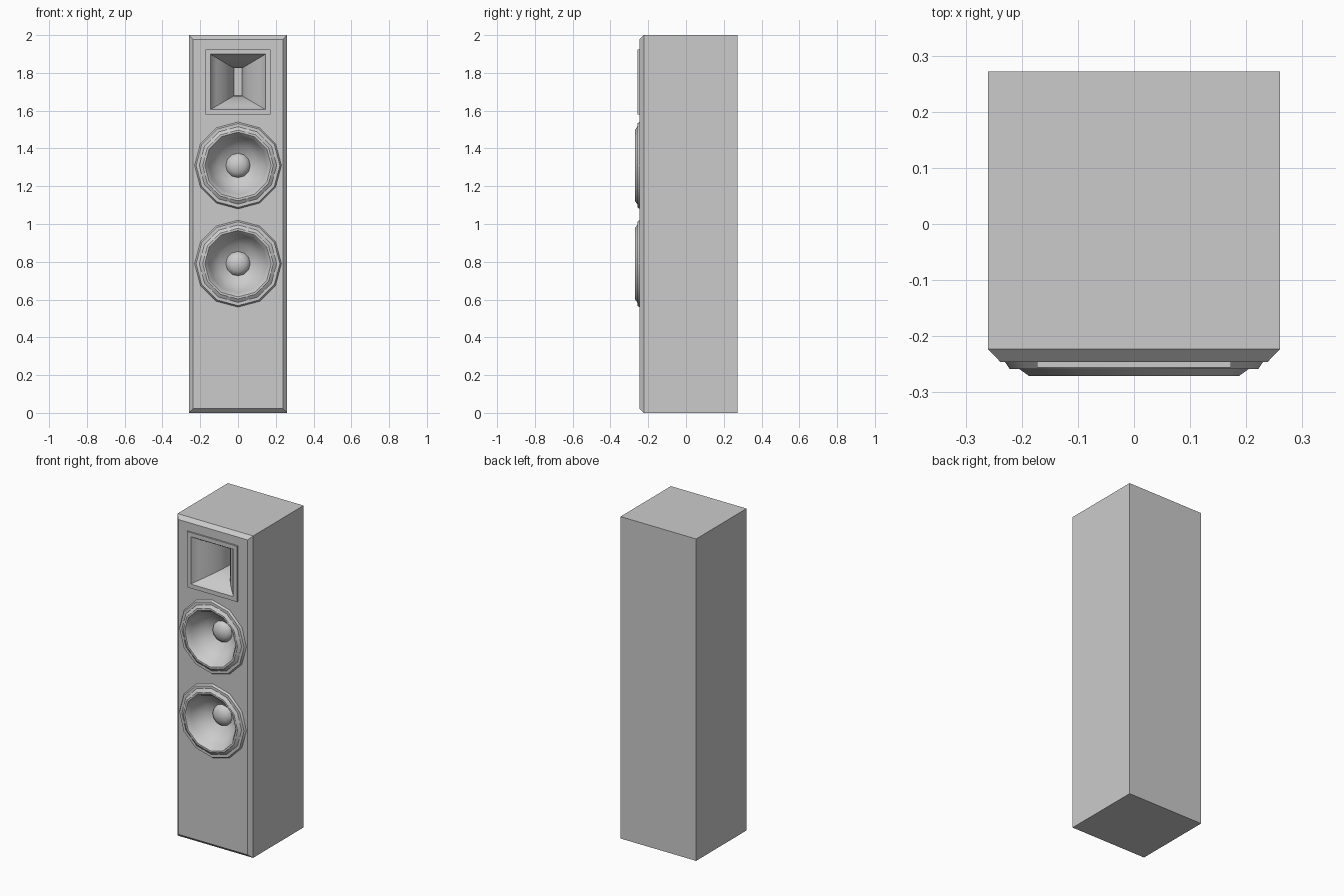
import bpy
import bmesh
from math import sin, cos, radians, tau

cube = bpy.data.objects.get("Cube")
if cube:
    bpy.data.objects.remove(cube, do_unlink=True)

grey = bpy.data.materials.new("plain grey")
grey.use_nodes = True
grey.diffuse_color = (0.6, 0.6, 0.6, 1)
grey.node_tree.nodes["Principled BSDF"].inputs["Base Color"].default_value = (0.6, 0.6, 0.6, 1)

FRONT, BACK = -0.246, 0.272
DRIVER_HEIGHTS = {"upper": 1.31, "lower": 0.79}
HORN_Z = 1.752


def add_object(name, bm, smooth=False):
    bmesh.ops.recalc_face_normals(bm, faces=bm.faces)
    mesh = bpy.data.meshes.new(name)
    bm.to_mesh(mesh)
    bm.free()
    mesh.materials.append(grey)
    obj = bpy.data.objects.new(name, mesh)
    bpy.context.collection.objects.link(obj)
    bpy.ops.object.select_all(action="DESELECT")
    obj.select_set(True)
    bpy.context.view_layer.objects.active = obj
    if smooth:
        bpy.ops.object.shade_smooth_by_angle(angle=radians(35))
    return obj


def skin(bm, loops, cap_start=False, cap_end=False):
    """Join a series of closed point loops with quads."""
    rings = [[bm.verts.new(p) for p in loop] for loop in loops]
    for a, b in zip(rings, rings[1:]):
        for i in range(len(a)):
            j = (i + 1) % len(a)
            bm.faces.new((a[i], a[j], b[j], b[i]))
    if cap_start:
        bm.faces.new(rings[0])
    if cap_end:
        bm.faces.new(rings[-1])


def circle(r, y, z, sides=12):
    return [(r * sin(tau * i / sides), y, z + r * cos(tau * i / sides)) for i in range(sides)]


def rectangle(hw, hh, y, z):
    return [(-hw, y, z - hh), (hw, y, z - hh), (hw, y, z + hh), (-hw, y, z + hh)]


# Cabinet with a chamfer around the front panel
bm = bmesh.new()
skin(bm, [rectangle(0.26, 1.0, BACK, 1), rectangle(0.26, 1.0, FRONT + 0.023, 1),
          rectangle(0.238, 0.978, FRONT, 1)], True, True)
cabinet = add_object("cabinet", bm)

# Pockets in the front panel for the drivers and the horn
pockets = [[circle(0.19, y, z) for y in (-0.4, -0.1)] for z in DRIVER_HEIGHTS.values()]
pockets.append([rectangle(0.16, 0.16, y, HORN_Z) for y in (-0.4, 0.0)])
for loops in pockets:
    bm = bmesh.new()
    skin(bm, loops, True, True)
    cutter = add_object("pocket_cutter", bm)
    cutter.hide_render = True
    cut = cabinet.modifiers.new("pocket", "BOOLEAN")
    cut.operation = "DIFFERENCE"
    cut.solver = "EXACT"
    cut.object = cutter
    bpy.context.view_layer.objects.active = cabinet
    bpy.ops.object.modifier_apply(modifier=cut.name)
    bpy.data.objects.remove(cutter, do_unlink=True)

# Woofers: stepped rim and cone, with a domed dust cap
CONE = [(0.23, FRONT), (0.222, -0.258), (0.205, -0.258), (0.187, -0.271), (0.176, -0.271),
        (0.164, -0.258), (0.155, -0.238), (0.135, -0.205), (0.105, -0.173), (0.06, -0.148)]
CAP = [(0.066, -0.148), (0.06, -0.164), (0.042, -0.178), (0.02, -0.185), (0.004, -0.187)]
for place, z in DRIVER_HEIGHTS.items():
    bm = bmesh.new()
    skin(bm, [circle(r, y, z) for r, y in CONE])
    add_object(place + "_woofer_cone", bm, smooth=True)
    bm = bmesh.new()
    skin(bm, [circle(r, y, z) for r, y in CAP], cap_end=True)
    add_object(place + "_dust_cap", bm, smooth=True)

# Horn: square frame and a flare narrowing to a tall throat
bm = bmesh.new()
loops = [rectangle(0.173, 0.173, FRONT, HORN_Z), rectangle(0.173, 0.173, -0.256, HORN_Z),
         rectangle(0.145, 0.147, -0.256, HORN_Z)]
STEPS = 8
for i in range(STEPS + 1):
    t = 1 - i / STEPS
    loops.append(rectangle(0.021 + 0.122 * t * t, 0.073 + 0.072 * t * t,
                           -0.25 + 0.2 * (1 - t), HORN_Z))
skin(bm, loops, cap_end=True)
add_object("horn", bm, smooth=True)
